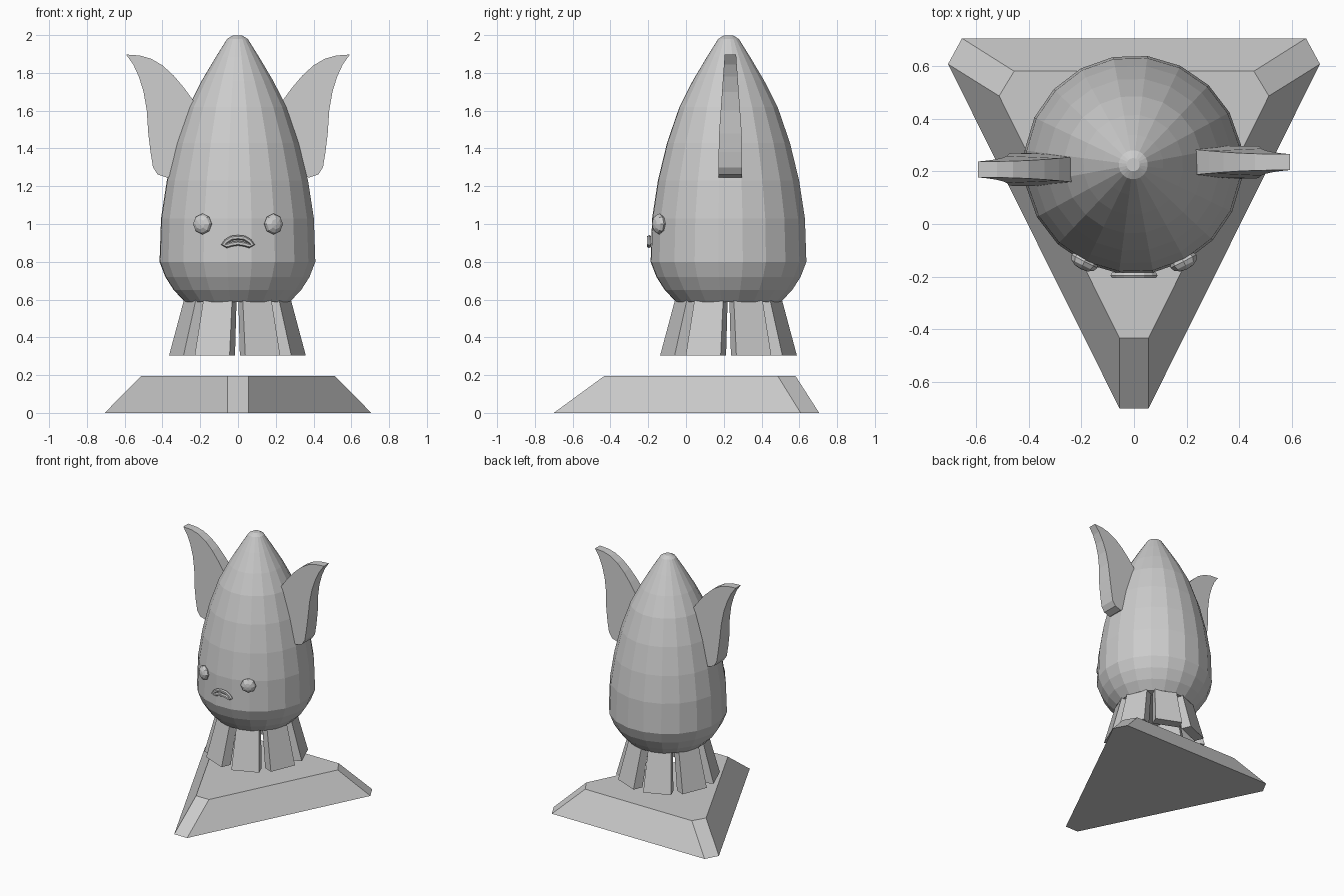
import bpy, bmesh, math
from mathutils import Vector, Matrix

if "Cube" in bpy.data.objects:
    bpy.data.objects.remove(bpy.data.objects["Cube"])

grey = bpy.data.materials.new("light grey")
grey.diffuse_color = (0.6, 0.6, 0.6, 1)
grey.use_nodes = True
grey.node_tree.nodes["Principled BSDF"].inputs["Base Color"].default_value = grey.diffuse_color
CX, CY = -0.003, 0.225          # axis of the body


def make(name, bm):
    bmesh.ops.recalc_face_normals(bm, faces=bm.faces[:])
    me = bpy.data.meshes.new(name)
    bm.to_mesh(me)
    bm.free()
    me.materials.append(grey)
    ob = bpy.data.objects.new(name, me)
    bpy.context.collection.objects.link(ob)
    return ob


def loft(name, rings):
    """Bridge equal-length point loops and cap both ends."""
    bm = bmesh.new()
    loops = [[bm.verts.new(p) for p in r] for r in rings]
    n = len(loops[0])
    for a, b in zip(loops, loops[1:]):
        for i in range(n):
            j = (i + 1) % n
            bm.faces.new((a[i], a[j], b[j], b[i]))
    bm.faces.new(loops[0])
    bm.faces.new(loops[-1])
    return make(name, bm)


# Base: triangular plinth with cut corners and sloping sides
bottom = [(.055, -.70), (.706, .607), (.653, .705), (-.653, .705), (-.706, .607), (-.055, -.70)]
top = [(.055, -.433), (.512, .486), (.455, .58), (-.455, .58), (-.512, .486), (-.055, -.433)]
loft("base", [[(x, y, 0) for x, y in bottom], [(x, y, .195) for x, y in top]])

# Body: faceted egg with a pointed top
SIDES = 20
profile = [(.28, .588), (.34, .65), (.385, .72), (.416, .80), (.408, 1.03), (.377, 1.23),
           (.328, 1.43), (.262, 1.62), (.19, 1.76), (.115, 1.885), (.055, 1.98), (.025, 1.998)]


def ring(r, z):
    angles = [math.radians(10.5) + math.tau * i / SIDES for i in range(SIDES)]
    return [(CX + r * math.cos(a), CY + r * math.sin(a), z) for a in angles]


loft("body", [ring(r, z) for r, z in profile])

# Legs: eight slanted blocks in a ring
for k in range(8):
    turn = Matrix.Translation((CX, CY, 0)) @ Matrix.Rotation(math.radians(22.5 + 45 * k), 4, 'Z')
    rings = []
    for r_in, r_out, hw, z in ((.275, .35, .10, .305), (.21, .272, .082, .60)):
        box = [(r_in, -hw), (r_out, -hw), (r_out, hw), (r_in, hw)]
        rings.append([turn @ Vector((x, y, z)) for x, y in box])
    loft(f"leg_{k + 1}", rings)

# Ears: curved leaf outline, thinner toward the tip
ear = [(.25, 1.30), (.375, 1.245), (.425, 1.262), (.45, 1.30), (.463, 1.38), (.475, 1.48),
       (.483, 1.60), (.50, 1.70), (.525, 1.78), (.555, 1.845), (.592, 1.897), (.52, 1.892),
       (.46, 1.875), (.40, 1.84), (.34, 1.785), (.285, 1.72), (.245, 1.665), (.17, 1.55)]


def half_thick(z):
    return .062 - .032 * max(0, (z - 1.45) / .45)


for side, name, y0 in ((-1, "left_ear", .207), (1, "right_ear", .235)):
    loft(name, [[(side * x, y0 + s * half_thick(z), z) for x, z in ear] for s in (-1, 1)])

# Eyes: flattened low-poly balls sitting on the body
for side, name in ((-1, "left_eye"), (1, "right_eye")):
    bm = bmesh.new()
    bmesh.ops.create_uvsphere(bm, u_segments=8, v_segments=6, radius=.055)
    place = (Matrix.Translation((side * .188, -.142, 1.0))
             @ Matrix.Rotation(side * math.radians(27), 4, 'Z')
             @ Matrix.Diagonal((1, .6, 1, 1)) @ Matrix.Rotation(math.pi / 2, 4, 'X'))
    bm.transform(place)
    make(name, bm)

# Mouth: bent closed tube
half = [(0, .929), (.035, .925), (.062, .908), (.077, .891), (.06, .885), (.035, .893)]
path = half + [(0, .898)] + [(-x, z) for x, z in half[:0:-1]]
bm = bmesh.new()
R, N = .0125, 6
centre = Vector((0, -.195, .907))
loops = []
for i, (x, z) in enumerate(path):
    a, b = path[i - 1], path[(i + 1) % len(path)]
    t = Vector((b[0] - a[0], 0, b[1] - a[1])).normalized()
    side = t.cross(Vector((0, 1, 0)))
    c = Vector((x, centre.y, z))
    loops.append([bm.verts.new(c + R * (math.cos(q) * side + Vector((0, math.sin(q), 0))))
                  for q in (math.tau * k / N for k in range(N))])
for i, a in enumerate(loops):
    b = loops[(i + 1) % len(loops)]
    for k in range(N):
        m = (k + 1) % N
        bm.faces.new((a[k], a[m], b[m], b[k]))
make("mouth", bm)
